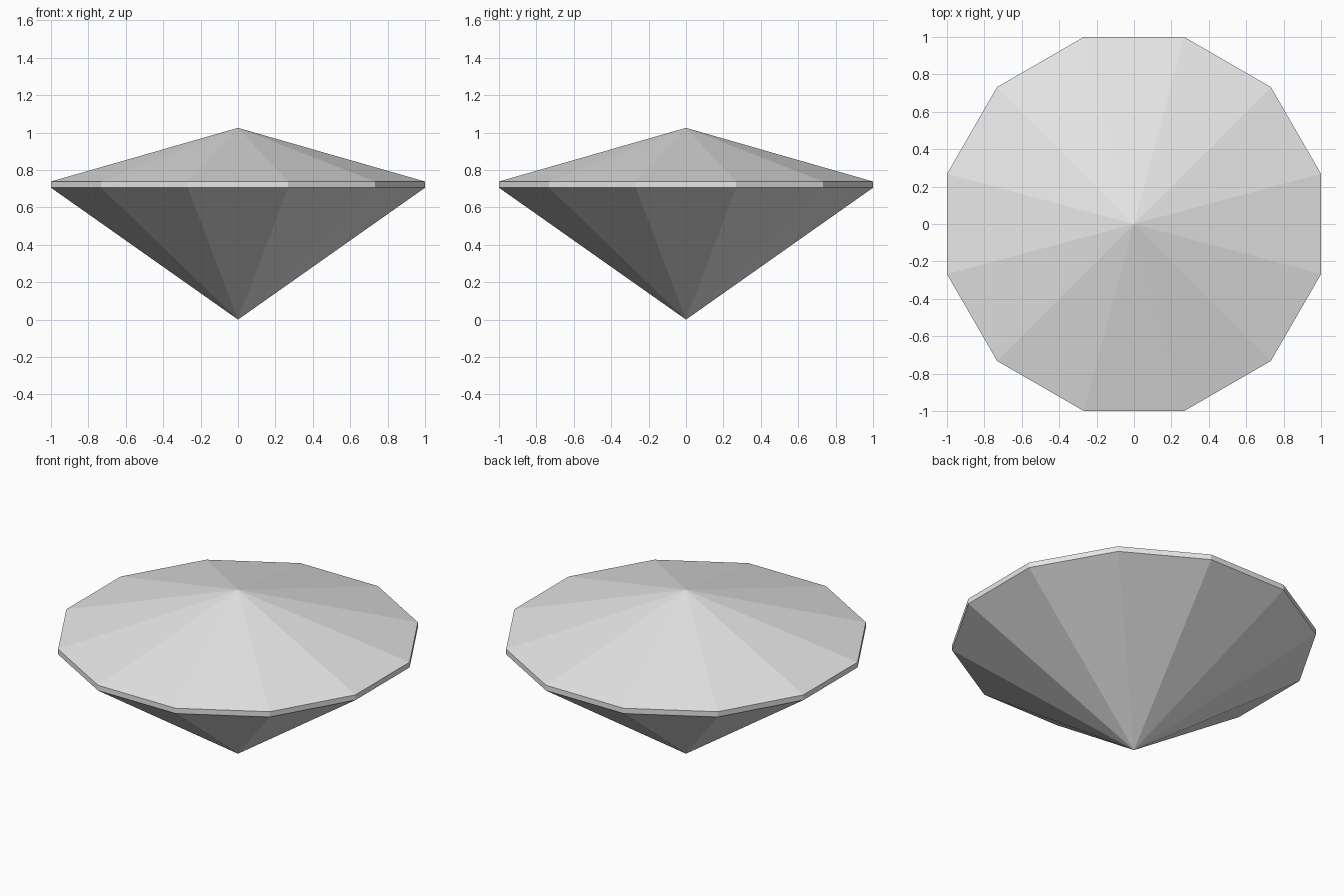
import bpy
import bmesh
import math

cube = bpy.data.objects.get("Cube")
if cube:
    bpy.data.objects.remove(cube, do_unlink=True)

SIDES = 12
RADIUS = 1 / math.cos(math.pi / SIDES)   # flat sides lie at distance 1
GIRDLE_LOW, GIRDLE_HIGH, TOP = 0.705, 0.738, 1.025

grey = bpy.data.materials.new("light grey")
grey.use_nodes = True
colour = (0.8, 0.8, 0.8, 1)
grey.diffuse_color = colour
grey.node_tree.nodes["Principled BSDF"].inputs["Base Color"].default_value = colour

bm = bmesh.new()


def ring(z):
    """Twelve-sided ring of vertices with a flat side facing each axis."""
    angles = [(i + 0.5) * math.tau / SIDES for i in range(SIDES)]
    return [bm.verts.new((RADIUS * math.cos(a), RADIUS * math.sin(a), z)) for a in angles]


bottom_tip = bm.verts.new((0, 0, 0))
top_tip = bm.verts.new((0, 0, TOP))
low, high = ring(GIRDLE_LOW), ring(GIRDLE_HIGH)

# Lower facets, thin girdle band and shallow crown facets
for i in range(SIDES):
    j = (i + 1) % SIDES
    bm.faces.new((bottom_tip, low[j], low[i]))
    bm.faces.new((low[i], low[j], high[j], high[i]))
    bm.faces.new((high[i], high[j], top_tip))

bmesh.ops.recalc_face_normals(bm, faces=bm.faces)
mesh = bpy.data.meshes.new("faceted_gem")
bm.to_mesh(mesh)
bm.free()
mesh.materials.append(grey)
gem = bpy.data.objects.new("faceted_gem", mesh)
bpy.context.collection.objects.link(gem)
